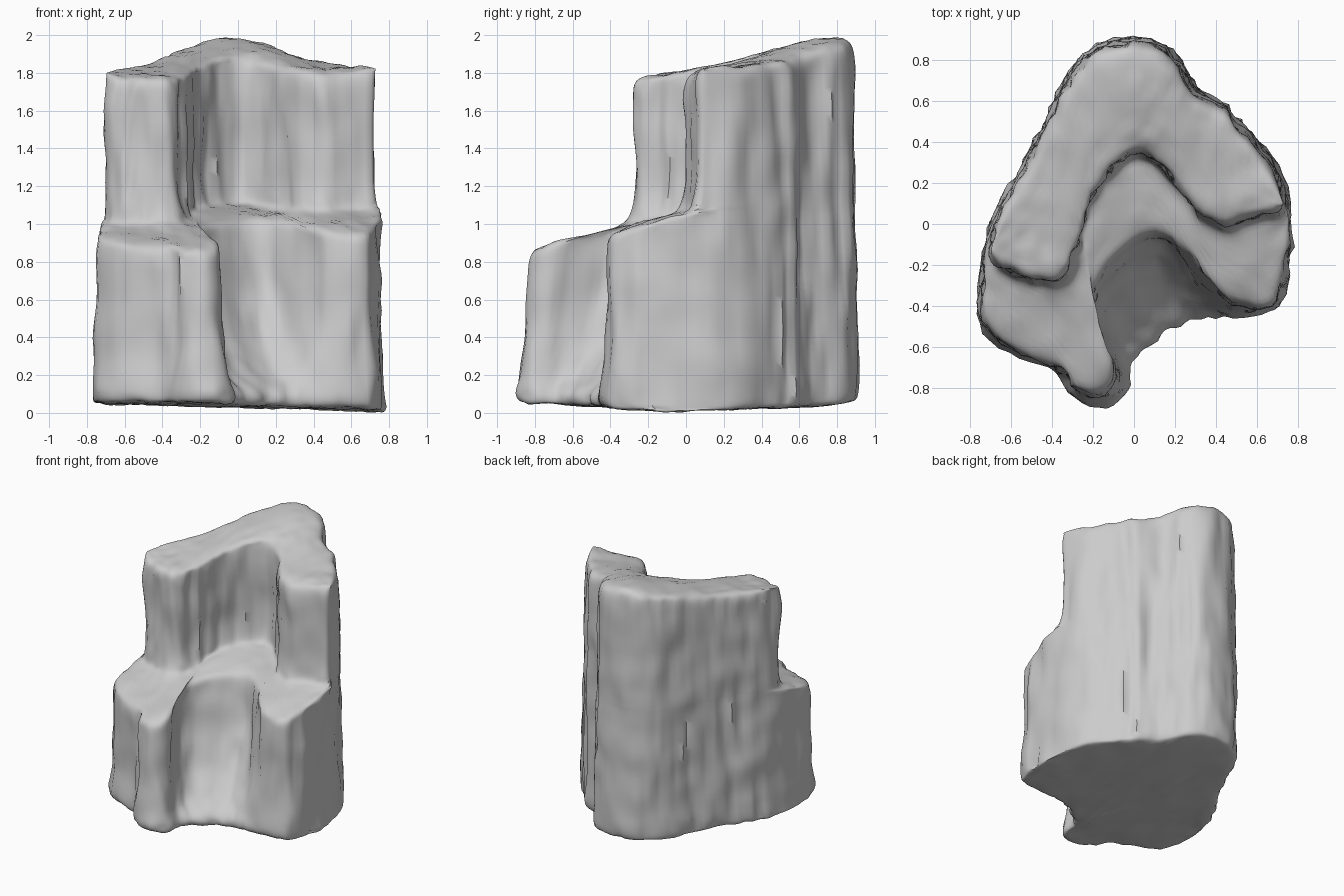
import bpy
import bmesh
from mathutils import Vector, noise

cube = bpy.data.objects.get("Cube")
if cube:
    bpy.data.objects.remove(cube)

# Plan outlines in hundredths, each running from the left edge of the plan to the right
BACK = [(-73, -4), (-66, 10), (-59, 22), (-52, 34), (-45, 49), (-37, 64), (-30, 79), (-20, 89),
        (0, 93), (17, 89), (25, 77), (32, 63), (48, 59), (53, 49), (69, 34), (77, 14)]
UPPER = [(-70, -20), (-62, -22), (-55, -24), (-48, -26), (-40, -28), (-34, -25), (-28, -13),
         (-26, -4), (-22, 13), (-12, 26), (0, 39), (15, 29), (26, 10), (42, -3), (53, 4), (74, 5)]
LEDGE = [(-76, -33), (-74, -52), (-55, -65), (-34, -69), (-30, -83), (-12, -84), (-8, -70),
         (-20, -46), (-22, -32), (-4, -12), (11, 0), (27, -14), (42, -39), (63, -43),
         (72, -37), (76, -20)]
BASE = [(-78, -35), (-76, -54), (-56, -67), (-36, -71), (-31, -86), (-12, -93), (-1, -82),
        (-3, -70), (2, -62), (11, -57), (20, -50), (30, -47), (42, -46), (65, -45),
        (73, -40), (77, -22)]


def plan(points):
    return [Vector((x / 100, y / 100, 0)) for x, y in points]


back, upper, ledge, base = map(plan, (BACK, UPPER, LEDGE, BASE))


def floor_height(p):
    return 0.03 - 0.025 * p.x + 0.02 * p.y * p.y


def ledge_height(p):
    height = min(1.08, max(0.87, 1.055 + 0.2 * p.y))
    return height - 0.02 * (p.x < -0.25)


def roof_height(p):
    crest = max(0, 1 - 2 * abs(p.x + 0.04)) * min(0.65, max(0, p.y))
    return 1.81 + 0.1 * p.y + 0.18 * crest


bm = bmesh.new()


def add_ring(front, low, high, fraction, inset=0, lean=0):
    """One closed loop: the leaning back from left to right, then the front returning."""
    rear = [p * (1 - lean) for p in back]
    loop = []
    for row, other in ((rear, front), (front[::-1], rear[::-1])):
        for p, partner in zip(row, other):
            q = p + (partner - p).normalized() * inset
            q.z = low(p) + (high(p) - low(p)) * fraction
            loop.append(bm.verts.new(q))
    return loop


def mixed(a, b, t):
    return [p.lerp(q, t) for p, q in zip(a, b)]


# Lower tier: the recess flares out towards the base
rings = [add_ring(base, floor_height, ledge_height, 0, 0.05),
         add_ring(base, floor_height, ledge_height, 0.015, 0.01)]
for fraction, flare in ((0.08, 1), (0.16, 0.8), (0.3, 0.5), (0.45, 0.3),
                        (0.6, 0.16), (0.78, 0.06), (0.93, 0)):
    rings.append(add_ring(mixed(ledge, base, flare), floor_height, ledge_height,
                          fraction, lean=0.025 * fraction))

# Ledge between the tiers
for fraction, shift in ((0.985, 0.05), (1, 0.45), (1.01, 0.88)):
    rings.append(add_ring(mixed(ledge, upper, shift), floor_height, ledge_height,
                          fraction, lean=0.025))

# Upper tier, with a sloping foot
for fraction, shift in ((0.06, 0.95), (0.2, 0.99), (0.4, 1), (0.65, 1), (0.85, 1), (0.95, 1)):
    rings.append(add_ring(mixed(ledge, upper, shift), ledge_height, roof_height, fraction,
                          lean=0.025 + 0.02 * fraction))
rings.append(add_ring(upper, ledge_height, roof_height, 1, 0.04, 0.045))

# Walls
count = len(rings[0])
for low, high in zip(rings, rings[1:]):
    for i in range(count):
        j = (i + 1) % count
        bm.faces.new((low[i], low[j], high[j], high[i]))


# Caps: strips running between the back and the front edge
def add_cap(ring, height):
    half = count // 2
    rows = [ring[:half]]
    for t in (0.33, 0.67):
        row = []
        for i in range(half):
            co = ring[i].co.lerp(ring[count - 1 - i].co, t)
            co.z = height(co)
            row.append(bm.verts.new(co))
        rows.append(row)
    rows.append(ring[half:][::-1])
    for a, b in zip(rows, rows[1:]):
        for i in range(half - 1):
            bm.faces.new((a[i], a[i + 1], b[i + 1], b[i]))
    for end in (0, -1):
        bm.faces.new([row[end] for row in rows])


add_cap(rings[0], floor_height)
add_cap(rings[-1], roof_height)
bmesh.ops.recalc_face_normals(bm, faces=bm.faces)

mesh = bpy.data.meshes.new("rock_cliff")
bm.to_mesh(mesh)
bm.free()
cliff = bpy.data.objects.new("rock_cliff", mesh)
bpy.context.collection.objects.link(cliff)
bpy.context.view_layer.objects.active = cliff
cliff.select_set(True)

# Round the stone, then carve upright flutes and small dents
smooth = cliff.modifiers.new("rounding", 'SUBSURF')
smooth.levels = 2
bpy.ops.object.modifier_apply(modifier=smooth.name)
normals = [v.normal.copy() for v in mesh.vertices]
for v, n in zip(mesh.vertices, normals):
    p = v.co.copy()
    flute = 0.2 - abs(noise.noise(Vector((p.x * 9, p.y * 9, p.z * 1.2))))
    dent = noise.noise(p * 5)
    chip = noise.noise(Vector((p.x * 14, p.y * 14, p.z * 4)))
    wall = 1 - abs(n.z)
    v.co += n * (flute * 0.05 * wall + dent * 0.012 + chip * 0.01)
    v.co.z = max(0, v.co.z)

# Colour
stone = bpy.data.materials.new("grey_stone")
stone.use_nodes = True
stone.diffuse_color = (0.6, 0.6, 0.6, 1)
stone.node_tree.nodes["Principled BSDF"].inputs["Base Color"].default_value = (0.6, 0.6, 0.6, 1)
mesh.materials.append(stone)
bpy.ops.object.shade_smooth_by_angle(angle=0.9)
